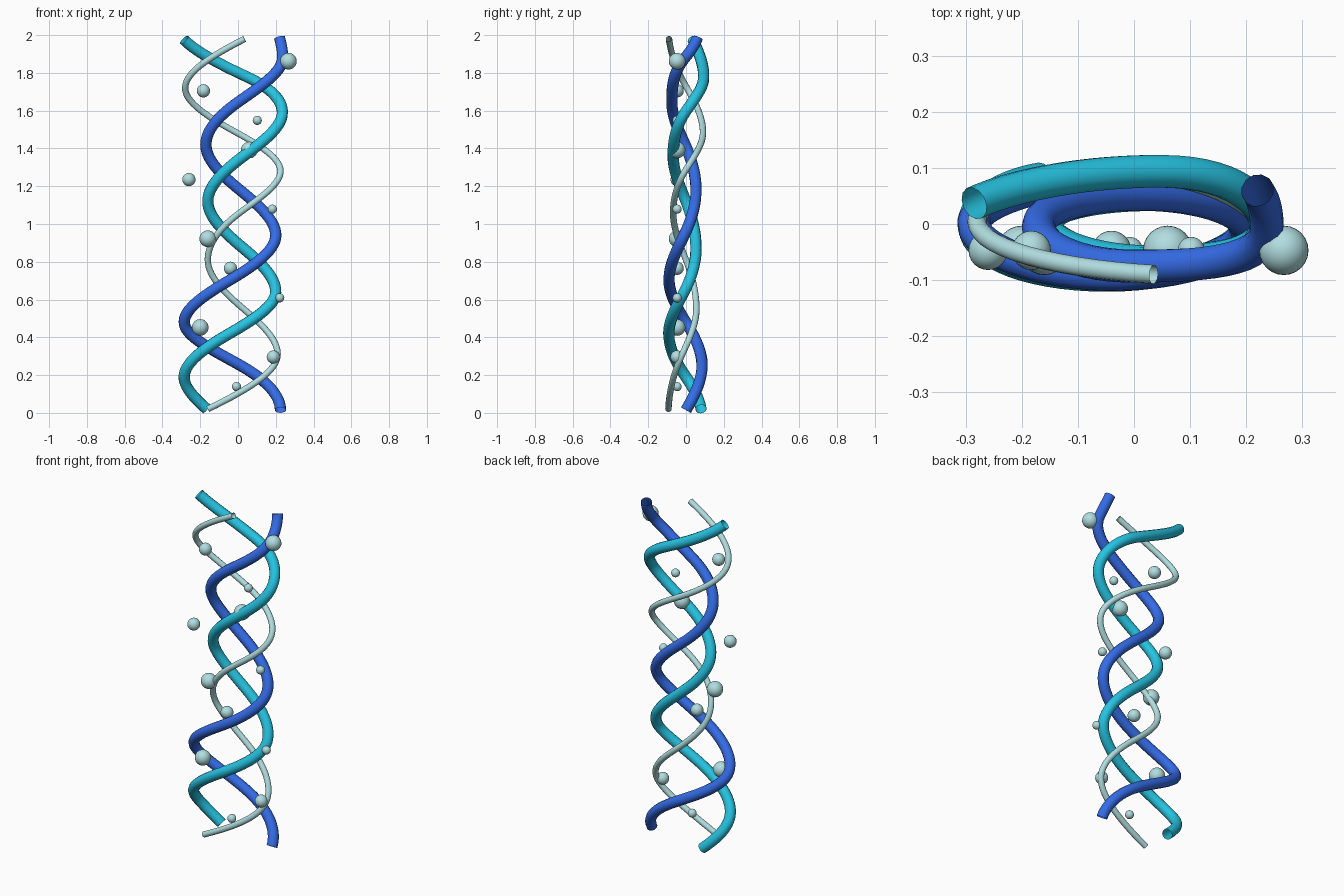
import bpy
from mathutils import Vector

cube = bpy.data.objects.get("Cube")
if cube:
    bpy.data.objects.remove(cube, do_unlink=True)


def make_material(name, rgb):
    material = bpy.data.materials.new(name)
    material.use_nodes = True
    colour = (*rgb, 1.0)
    material.diffuse_color = colour
    material.node_tree.nodes["Principled BSDF"].inputs["Base Color"].default_value = colour
    return material


royal_blue = make_material("royal blue", (0.035, 0.15, 0.8))
turquoise = make_material("turquoise", (0.02, 0.55, 0.76))
pale_aqua = make_material("pale aqua", (0.44, 0.73, 0.75))


def knot_tangents(points):
    """Rise-per-height tangents that turn quarter-turn knots into a round helix."""
    steps = [b.z - a.z for a, b in zip(points, points[1:])]
    slopes = [(b - a) / h for a, b, h in zip(points, points[1:], steps)]
    tangents = []
    for before, after, h0, h1 in zip(slopes, slopes[1:], steps, steps[1:]):
        tangent = Vector((0, 0, 1))
        for axis in range(2):
            # Flat at the extremes, steeper than the chord between them
            if before[axis] * after[axis] > 0:
                tangent[axis] = 1.6 * (before[axis] * h1 + after[axis] * h0) / (h0 + h1)
        tangents.append(tangent)
    first = 1.6 * slopes[0] - 0.8 * tangents[0]
    last = 1.6 * slopes[-1] - 0.8 * tangents[-1]
    first.z = last.z = 1
    return [first, *tangents, last], steps


def make_strand(name, knots, radius, material):
    """Round open-ended tube swept along a smooth path, converted to a mesh."""
    points = [Vector(knot) for knot in knots]
    tangents, steps = knot_tangents(points)
    curve = bpy.data.curves.new(name + "_path", "CURVE")
    curve.dimensions = "3D"
    curve.resolution_u = 14
    curve.bevel_depth = radius
    curve.bevel_resolution = 4
    curve.use_fill_caps = False
    spline = curve.splines.new("BEZIER")
    spline.bezier_points.add(len(points) - 1)
    below, above = [steps[0], *steps], [*steps, steps[-1]]
    for knot, point, tangent, h0, h1 in zip(spline.bezier_points, points, tangents, below, above):
        knot.handle_left_type = knot.handle_right_type = "FREE"
        knot.co = point
        knot.handle_left = point - tangent * h0 / 3
        knot.handle_right = point + tangent * h1 / 3
    strand = bpy.data.objects.new(name, curve)
    bpy.context.collection.objects.link(strand)
    bpy.ops.object.select_all(action="DESELECT")
    strand.select_set(True)
    bpy.context.view_layer.objects.active = strand
    bpy.ops.object.convert(target="MESH")
    strand = bpy.context.view_layer.objects.active
    strand.data.materials.clear()
    strand.data.materials.append(material)
    bpy.ops.object.shade_smooth()


# Three intertwined strands, one knot about every quarter turn
make_strand("blue_strand", [
    (.225, 0, .015), (.015, .085, .25), (-.285, 0, .48), (-.04, -.09, .705),
    (.2, -.01, .94), (.01, .053, 1.18), (-.17, -.005, 1.42),
    (0, -.075, 1.645), (.237, -.005, 1.88), (.22, .06, 1.985),
], 0.03, royal_blue)

make_strand("turquoise_strand", [
    (-.165, .08, .02), (-.285, 0, .19), (-.045, -.091, .42), (.2, -.01, .64),
    (.03, .053, .87), (-.16, 0, 1.12), (.03, -.068, 1.36),
    (.235, -.005, 1.59), (.045, .094, 1.78), (-.285, .037, 1.975),
], 0.03, turquoise)

make_strand("thin_strand", [
    (-.16, -.093, .02), (.21, -.02, .31), (.03, .055, .55),
    (-.16, 0, .81), (.01, -.068, 1.06), (.225, -.005, 1.28),
    (-.01, .09, 1.485), (-.28, .005, 1.72), (.035, -.09, 1.98),
], 0.017, pale_aqua)

# Evenly spaced beads rising up the front, cycling through three sizes
bead_x = [-.008, .187, -.2, .221, -.04, -.16, .182, -.26, .06, .102, -.183, .267]
bead_radii = [.024, .035, .044]
for i, x in enumerate(bead_x):
    bpy.ops.mesh.primitive_uv_sphere_add(
        segments=24, ring_count=16, radius=bead_radii[i % 3],
        location=(x, -.047, .139 + .1566 * i))
    bead = bpy.context.object
    bead.name = f"bead_{i + 1}"
    bead.data.materials.append(pale_aqua)
    bpy.ops.object.shade_smooth()
